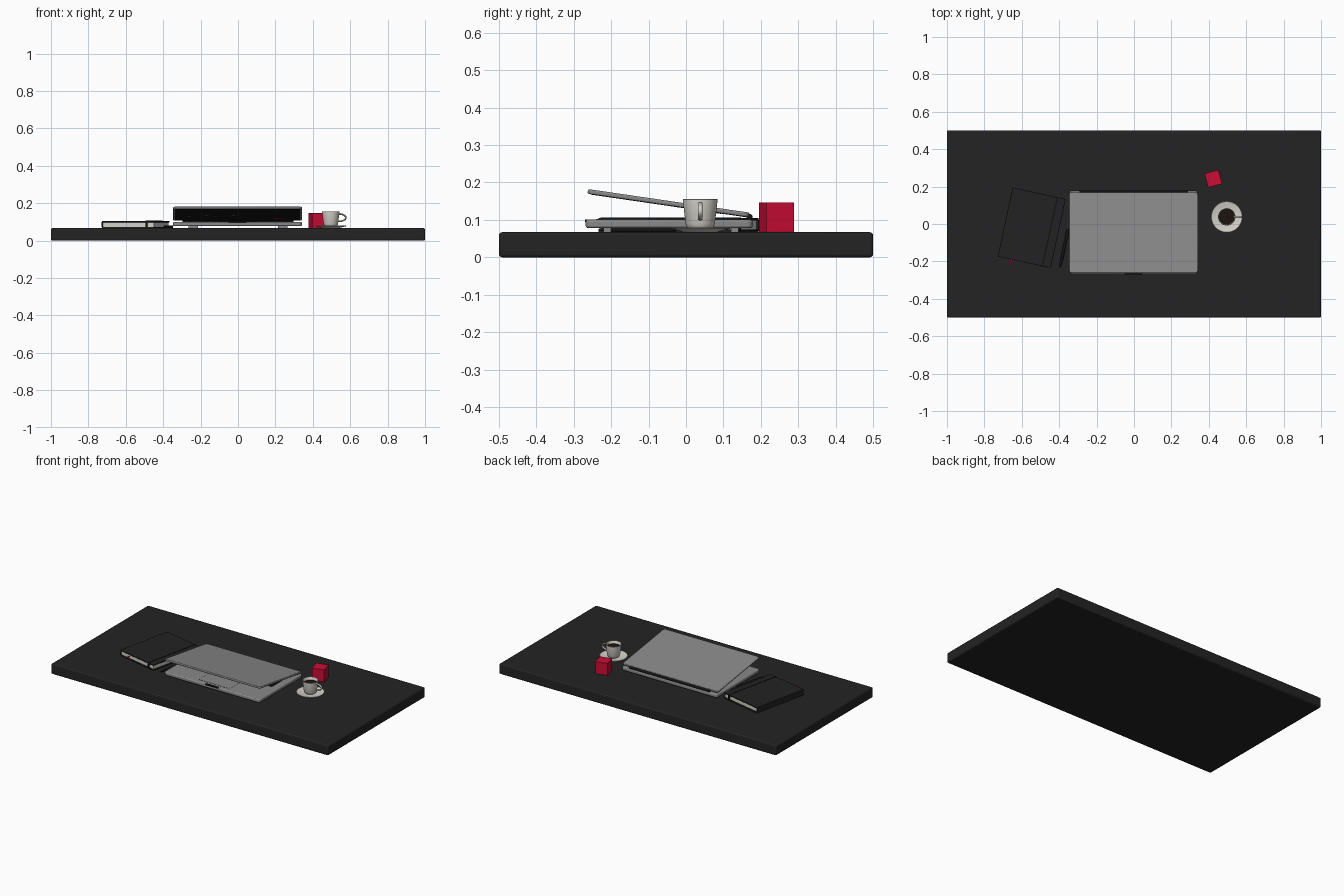
import bpy, bmesh, math
from mathutils import Matrix, Vector

if "Cube" in bpy.data.objects:
    bpy.data.objects.remove(bpy.data.objects["Cube"])


def material(name, r, g, b):
    m = bpy.data.materials.new(name)
    m.diffuse_color = (r, g, b, 1)
    m.use_nodes = True
    m.node_tree.nodes["Principled BSDF"].inputs["Base Color"].default_value = m.diffuse_color
    return m


DESK = material("charcoal desk", 0.017, 0.017, 0.017)
METAL = material("grey metal", 0.25, 0.25, 0.25)
BLACK = material("black", 0.008, 0.008, 0.008)
COVER = material("dark cover", 0.016, 0.016, 0.017)
PAPER = material("paper", 0.65, 0.64, 0.60)
CHINA = material("off white china", 0.66, 0.64, 0.59)
RED = material("red", 0.60, 0.004, 0.035)
COFFEE = material("coffee", 0.012, 0.007, 0.005)


def finish(name, bm, mat, smooth=True):
    bmesh.ops.recalc_face_normals(bm, faces=bm.faces)
    me = bpy.data.meshes.new(name)
    bm.to_mesh(me)
    bm.free()
    ob = bpy.data.objects.new(name, me)
    bpy.context.collection.objects.link(ob)
    me.materials.append(mat)
    if smooth:
        bpy.context.view_layer.objects.active = ob
        ob.select_set(True)
        bpy.ops.object.shade_smooth_by_angle(angle=math.radians(35))
        ob.select_set(False)
    return ob


def box(name, x, y, z, mat, corner=0.0, edge=0.0, place=None):
    """Box from (min, max) ranges, with rounded corners in plan and a soft rim."""
    bm = bmesh.new()
    size = Matrix.Diagonal((x[1] - x[0], y[1] - y[0], z[1] - z[0], 1))
    mid = Matrix.Translation((sum(x) / 2, sum(y) / 2, sum(z) / 2))
    bmesh.ops.create_cube(bm, size=1, matrix=mid @ size)
    if corner:
        up = [e for e in bm.edges if abs((e.verts[0].co - e.verts[1].co).z) > 1e-5]
        bmesh.ops.bevel(bm, geom=up, offset=corner, segments=5, affect='EDGES', profile=0.5)
    if place:
        bm.transform(place)
    ob = finish(name, bm, mat)
    if edge:
        mod = ob.modifiers.new("soft edges", 'BEVEL')
        mod.width, mod.segments, mod.limit_method = edge, 3, 'ANGLE'
        mod.angle_limit = math.radians(40)
    return ob


def lathe(name, profile, mat, place, steps=48):
    bm = bmesh.new()
    vs = [bm.verts.new((r, 0, z)) for r, z in profile]
    es = [bm.edges.new(p) for p in zip(vs, vs[1:])]
    bmesh.ops.spin(bm, geom=vs + es, axis=(0, 0, 1), cent=(0, 0, 0),
                   angle=math.tau, steps=steps)
    bmesh.ops.remove_doubles(bm, verts=bm.verts, dist=1e-5)
    bm.transform(place)
    return finish(name, bm, mat)


TOP = 0.067  # desk surface

# Desk slab
box("desk", (-1, 1), (-0.5, 0.5), (0, TOP), DESK, edge=0.008)

# Laptop base, feet, thumb notch, trackpad
box("laptop_base", (-0.347, 0.342), (-0.268, 0.178), (0.078, 0.101), METAL, 0.015, 0.006)
for sx in (-1, 1):
    for y in (-0.21, 0.13):
        c = 0.24 * sx
        box("laptop_foot", (c - 0.025, c + 0.025), (y - 0.01, y + 0.01), (TOP, 0.079), METAL)
box("thumb_notch", (-0.05, 0.045), (-0.2695, -0.256), (0.094, 0.1015), BLACK)
box("trackpad_rim", (-0.115, 0.11), (-0.243, -0.095), (0.1, 0.1014), BLACK, 0.006)
box("trackpad", (-0.113, 0.108), (-0.241, -0.097), (0.1, 0.1018), METAL, 0.006)

# Keyboard rows
bm = bmesh.new()
for row in range(6):
    y = -0.06 + row * 0.037
    widths = [0.04] * 15 if row else [0.04] * 4 + [0.22] + [0.04] * 4
    step = 0.6 / sum(widths)
    x = -0.3
    for w in widths:
        w *= step
        m = Matrix.Translation((x + w / 2, y, 0.1035)) @ Matrix.Diagonal((w - 0.006, 0.031, 0.007, 1))
        bmesh.ops.create_cube(bm, size=1, matrix=m)
        x += w
finish("keyboard_keys", bm, BLACK, smooth=False)

# Hinge barrel
bm = bmesh.new()
bmesh.ops.create_cone(bm, cap_ends=True, segments=20, radius1=0.008, radius2=0.008, depth=0.58,
                      matrix=Matrix.Translation((-0.002, 0.17, 0.108)) @ Matrix.Rotation(math.pi / 2, 4, 'Y'))
finish("hinge", bm, BLACK)

# Nearly closed lid with its screen, local y runs from hinge (0) to front edge
lid = Matrix.Translation((0, 0.168, 0.107)) @ Matrix.Rotation(math.radians(-8.3), 4, 'X')
box("laptop_lid", (-0.347, 0.342), (-0.436, 0), (0, 0.0125), METAL, 0.015, 0.004, lid)
box("screen", (-0.337, 0.332), (-0.428, -0.008), (-0.001, 0.002), BLACK, 0.01, 0, lid)
box("screen_button", (0.19, 0.25), (-0.098, -0.075), (-0.0018, 0), RED, 0.004, 0, lid)
for i in range(6):
    x = -0.27 + i * 0.047
    y = -0.17 - 0.012 * (i % 3)
    box("screen_text_line", (x, x + 0.018), (y, y + 0.004), (-0.0016, 0), METAL, 0, 0, lid)

# Notebook with covers, pages, spine, elastic band and ribbon
book = Matrix.Translation((-0.547, -0.02, 0)) @ Matrix.Rotation(math.radians(-12.3), 4, 'Z')
W, H = 0.145, 0.189
box("notebook_back_cover", (-W, W), (-H, H), (TOP, 0.074), COVER, 0.008, 0.002, book)
box("notebook_pages", (-W + 0.004, W - 0.006), (-H + 0.006, H - 0.006), (0.073, 0.099), PAPER, 0, 0, book)
box("notebook_front_cover", (-W, W), (-H, H), (0.098, 0.105), COVER, 0.008, 0.002, book)
box("notebook_spine", (-W, -W + 0.006), (-H, H), (0.07, 0.102), COVER, 0, 0.002, book)
box("elastic_band", (0.095, 0.104), (-H - 0.002, H + 0.002), (TOP, 0.1065), BLACK, 0, 0, book)
box("ribbon_marker", (-0.073, -0.064), (-H - 0.03, -H + 0.02), (0.085, 0.0875), RED, 0, 0, book)

# Pen beside the notebook
pen = (Matrix.Translation((-0.374, -0.13, TOP + 0.0075)) @ Matrix.Rotation(math.radians(-12), 4, 'Z')
       @ Matrix.Rotation(math.pi / 2, 4, 'X'))
lathe("pen", [(0, -0.105), (0.006, -0.104), (0.0075, -0.1), (0.0075, 0.078), (0.002, 0.105), (0, 0.106)],
      BLACK, pen, 20)

# Red cube
cube = Matrix.Translation((0.424, 0.242, 0)) @ Matrix.Rotation(math.radians(15), 4, 'Z')
box("red_cube", (-0.039, 0.039), (-0.039, 0.039), (TOP, 0.147), RED, 0, 0.002, cube)

# Saucer, cup, coffee
cup = Matrix.Translation((0.496, 0.038, TOP))
lathe("saucer", [(0, 0), (0.045, 0), (0.05, 0.002), (0.083, 0.01), (0.084, 0.012), (0.082, 0.013),
                 (0.05, 0.006), (0.035, 0.005), (0, 0.005)], CHINA, cup)
lathe("cup", [(0, 0.005), (0.027, 0.005), (0.034, 0.010), (0.039, 0.022), (0.0465, 0.086), (0.0465, 0.088),
              (0.0445, 0.089), (0.0425, 0.086), (0.036, 0.026), (0.028, 0.014), (0, 0.012)], CHINA, cup)
lathe("coffee", [(0, 0.07), (0.0408, 0.07), (0.0408, 0.068), (0, 0.068)], COFFEE, cup)

# Cup handle: round tube swept along a half loop
bm = bmesh.new()
rings, n = [], 12
for i in range(17):
    a = math.radians(-95 + 190 * i / 16)
    centre = Vector((0.041 + 0.040 * math.cos(a), 0, 0.056 + 0.020 * math.sin(a)))
    out = Vector((math.cos(a), 0, math.sin(a)))
    rings.append([bm.verts.new(centre + out * 0.0045 * math.cos(t) + Vector((0, 0.006 * math.sin(t), 0)))
                  for t in (math.tau * k / n for k in range(n))])
for r, s in zip(rings, rings[1:]):
    for k in range(n):
        bm.faces.new((r[k], r[(k + 1) % n], s[(k + 1) % n], s[k]))
bm.faces.new(rings[0])
bm.faces.new(rings[-1])
bm.transform(cup)
finish("cup_handle", bm, CHINA)
